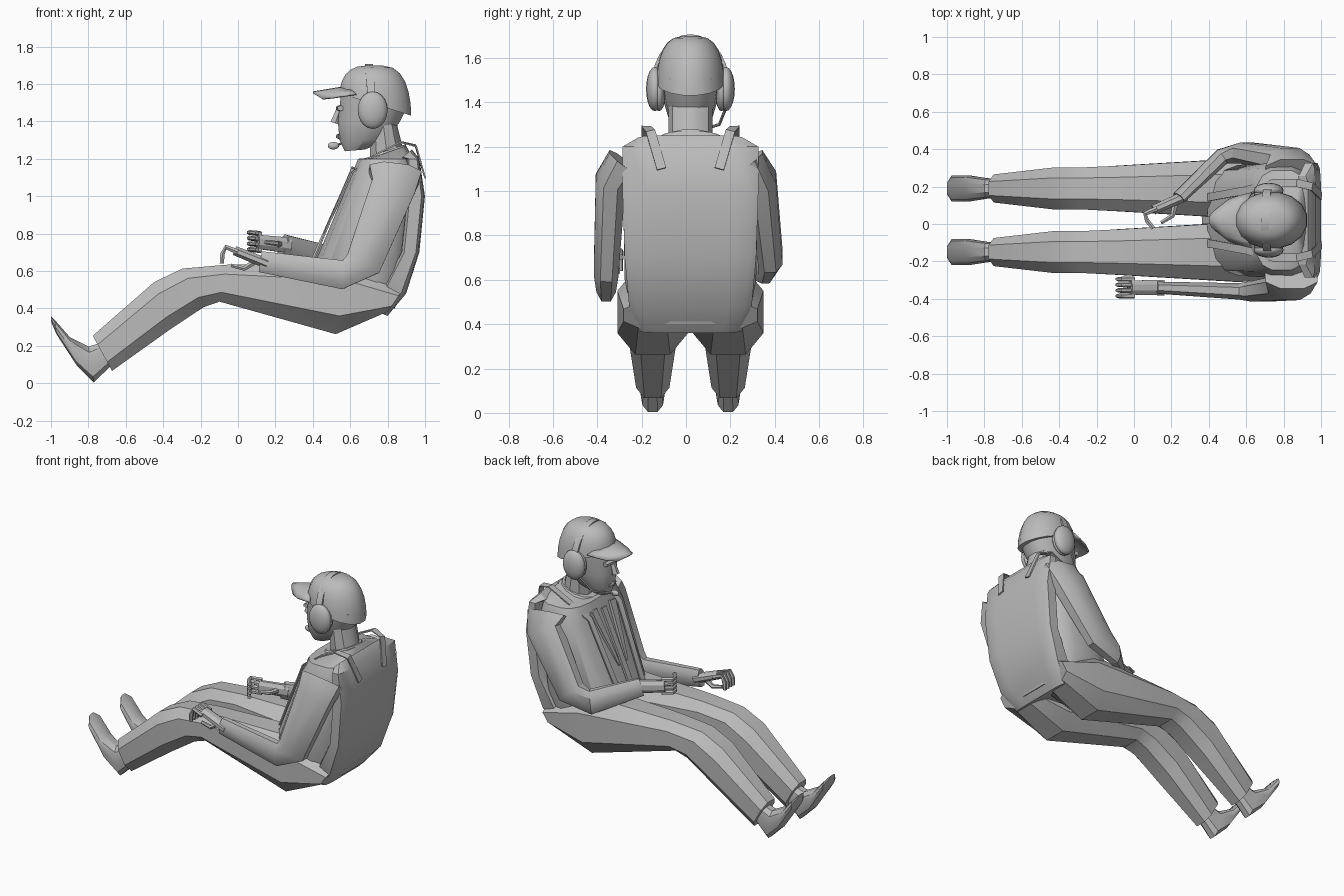
import bpy
import bmesh
from math import cos, sin, pi, radians, sqrt
from mathutils import Vector

cube = bpy.data.objects.get("Cube")
if cube:
    bpy.data.objects.remove(cube, do_unlink=True)

grey = bpy.data.materials.new("plain grey")
grey.use_nodes = True
colour = (0.5, 0.5, 0.5, 1)
grey.diffuse_color = colour
grey.node_tree.nodes["Principled BSDF"].inputs["Base Color"].default_value = colour

MID = 0.02  # the figure sits slightly off centre in y
SIDES = (("left", -1), ("right", 1))


def finish(name, bm, angle=32):
    """Turn a bmesh into a shaded, coloured object."""
    bmesh.ops.recalc_face_normals(bm, faces=bm.faces[:])
    mesh = bpy.data.meshes.new(name)
    bm.to_mesh(mesh)
    bm.free()
    obj = bpy.data.objects.new(name, mesh)
    bpy.context.collection.objects.link(obj)
    mesh.materials.append(grey)
    bpy.ops.object.select_all(action='DESELECT')
    obj.select_set(True)
    bpy.context.view_layer.objects.active = obj
    bpy.ops.object.shade_smooth_by_angle(angle=radians(angle))
    return obj


def loft(name, sections, sides=8, power=1.0):
    """Skin rounded sections, each a centre and two half-axis vectors."""
    def bend(value):
        return (1 if value > 0 else -1) * abs(value) ** power

    bm = bmesh.new()
    rings = []
    for centre, across, along in sections:
        ring = []
        for i in range(sides):
            turn = 2 * pi * (i + 0.5) / sides
            corner = centre + across * bend(cos(turn)) + along * bend(sin(turn))
            ring.append(bm.verts.new(corner))
        rings.append(ring)
    for low, high in zip(rings, rings[1:]):
        for i in range(sides):
            j = (i + 1) % sides
            bm.faces.new((low[i], low[j], high[j], high[i]))
    bm.faces.new(rings[0])
    bm.faces.new(rings[-1])
    return finish(name, bm)


def slices(name, rows, y=MID, **options):
    """Loft from rows of: x and z of both side-view edges, then half width."""
    sections = []
    for x_front, z_front, x_back, z_back, half in rows:
        front = Vector((x_front, y, z_front))
        back = Vector((x_back, y, z_back))
        sections.append(((front + back) / 2, (front - back) / 2, Vector((0, half, 0))))
    return loft(name, sections, **options)


def tube(name, points, thick, wide, taper=1, hint=(0, 1, 0), **options):
    """Loft along a path, its width lying along hint and shrinking to taper."""
    path = [Vector(point) for point in points]
    last = len(path) - 1
    sections = []
    for i, point in enumerate(path):
        direction = (path[min(i + 1, last)] - path[max(i - 1, 0)]).normalized()
        side = Vector(hint)
        if abs(direction.dot(side)) > 0.95:
            side = Vector((0, 0, 1))
        side = (side - direction * side.dot(direction)).normalized()
        scale = 1 + (taper - 1) * i / last
        sections.append((point, side.cross(direction) * thick * scale, side * wide * scale))
    return loft(name, sections, **options)


def blob(name, centre, radii):
    """Stretched ball."""
    bm = bmesh.new()
    bmesh.ops.create_uvsphere(bm, u_segments=16, v_segments=10, radius=1)
    bmesh.ops.scale(bm, vec=radii, verts=bm.verts)
    bmesh.ops.translate(bm, vec=centre, verts=bm.verts)
    return finish(name, bm, angle=60)


def hand(side, wrist, along, across, curl):
    """Palm, four bent fingers and a thumb, placed by three directions."""
    wrist, along, across, curl = [Vector(v) for v in (wrist, along, across, curl)]
    along.normalize()
    curl.normalize()
    tube(side + "_palm", [wrist - along * .03, wrist + along * .08, wrist + along * .16],
         .03, .045, hint=across, taper=.9)
    for i in range(4):
        root = wrist + along * .14 + across * (i - 1.5) * .03
        knuckle = root + along * .07
        tube(side + "_finger_" + str(i), [root, knuckle, knuckle + curl * .04,
             knuckle + curl * .09 - along * .02], .016, .014, hint=across, sides=6, taper=.8)
    thumb = wrist + along * .04 + curl * .02
    tube(side + "_thumb", [thumb, thumb + curl * .05 + along * .03, thumb + curl * .06 + along * .1],
         .018, .018, hint=across, sides=6, taper=.6)


# Jacket body, tapering to the neck
slices("jacket_body", [
    (.5, .4, .84, .4, .26), (.39, .6, .92, .6, .3), (.6, 1.1, .96, 1.1, .31),
    (.64, 1.2, .94, 1.2, .27), (.7, 1.2, .9, 1.27, .13),
], sides=16, power=.65)

# Flat pack covering the whole back
slices("back_pack", [
    (.7, .4, .8, .36, .23), (.76, .5, .9, .48, .28), (.87, .7, .97, .7, .3),
    (.9, 1, 1, 1, .31), (.9, 1.2, .97, 1.2, .31), (.87, 1.2, .93, 1.25, .24),
], sides=12, power=.35)

# Collar and shirt front
slices("collar", [(.63, 1.14, .93, 1.2, .16), (.67, 1.2, .9, 1.28, .11)], sides=12)
tube("shirt_front", [(.61, MID, 1.14), (.37, MID, .6)], .01, .03, sides=4)

# Legs, shoes, harness straps, lapels and ear cups for each side
for side, sign in SIDES:
    def out(distance):
        return MID + sign * distance

    slices(side + "_leg", [
        (.88, .5, .8, .38, .14), (.6, .66, .52, .25, .17), (-.06, .64, -.1, .43, .13),
        (-.3, .62, -.18, .4, .12), (-.45, .55, -.36, .28, .12), (-.78, .26, -.67, .06, .08),
    ], y=out(.17), power=.8)
    slices(side + "_shoe", [
        (-.73, .22, -.68, .09, .05), (-.8, .2, -.77, 0, .055), (-.9, .25, -.86, .09, .07),
        (-.98, .34, -.97, .26, .07), (-1, .36, -1, .33, .03),
    ], y=out(.17), sides=10, power=.8)
    tube(side + "_strap", [
        (1, out(.13), 1.1), (.95, out(.18), 1.27), (.87, out(.2), 1.29),
        (.75, out(.2), 1.23), (.6, out(.16), 1.12), (.38, out(.12), .6),
    ], .006, .03, sides=4)
    tube(side + "_lapel", [(.62, out(.1), 1.15), (.46, out(.04), .8)],
         .02, .04, taper=.3, sides=4)
    blob(side + "_ear_cushion", (.72, out(.14), 1.46), (.08, .03, .1))
    blob(side + "_ear_cup", (.72, out(.16), 1.46), (.08, .04, .1))

# Sleeves share the shoulders, each forearm has its own pose
forearms = {
    "left": [(.67, -.36, .64), (.56, -.36, .58), (.12, -.34, .65)],
    "right": [(.6, .38, .7), (.47, .36, .66), (.24, .14, .74)],
}
for side, sign in SIDES:
    shoulder = [(.84, sign * .28, 1.13), (.83, sign * .34, 1.05)]
    tube(side + "_sleeve", shoulder + forearms[side], .15, .085, taper=.4, power=.85)

# Left hand rests on the thigh, right hand curls into an open ring
hand("left", (.13, -.34, .65), (-1, 0, .4), (0, 1, 0), (-.5, 0, -1))
hand("right", (.25, .14, .74), (-.9, -.4, .1), (0, 0, 1), (.3, -1, 0))

# Neck, head and face
slices("neck", [(.7, 1.2, .9, 1.2, .1), (.7, 1.4, .85, 1.4, .1)], sides=10)
slices("head", [
    (.57, 1.24, .68, 1.25, .05), (.54, 1.3, .8, 1.3, .09),
    (.53, 1.4, .87, 1.4, .12), (.55, 1.57, .92, 1.5, .14),
], sides=14, power=.85)
tube("nose", [(.55, MID, 1.48), (.52, MID, 1.39)], .02, .015, taper=1.5, sides=6)
for name, height, reach in (("lips", 1.32, .03), ("brow", 1.47, .07)):
    tube(name, [(.55, MID - reach, height), (.54, MID, height), (.55, MID + reach, height)],
         .02, .015, sides=6)

# Domed cap crown, lower at the back
crown = []
for i in range(7):
    rise = sin(i / 4)
    inset = cos(i / 4) ** .6
    crown.append((.73 - .19 * inset, 1.55 + .15 * rise,
                  .73 + .2 * inset, 1.43 + .27 * rise, .155 * inset))
slices("cap_crown", crown, sides=16)

# Curved cap peak
bm = bmesh.new()
rows = []
for i in range(4):
    half = .07 + .08 * sqrt(i / 3)
    rows.append([bm.verts.new((.4 + .06 * i + .05 * k * k, MID + k * half,
                               1.56 + .01 * i - .04 * k * k))
                 for k in [step / 4 for step in range(-4, 5)]])
for low, high in zip(rows, rows[1:]):
    for i in range(len(low) - 1):
        bm.faces.new((low[i], low[i + 1], high[i + 1], high[i]))
peak = finish("cap_peak", bm)
peak.modifiers.new("thickness", 'SOLIDIFY').thickness = .01

# Headset band and microphone
arch = [pi * i / 14 for i in range(15)]
tube("headset_band", [(.72 - .02 * sin(turn), MID + .17 * cos(turn), 1.47 + .23 * sin(turn))
                      for turn in arch], .01, .03, hint=(1, 0, 0), sides=4)
tube("microphone_boom", [(.68, .19, 1.4), (.6, .15, 1.3), (.52, .05, 1.27)], .007, .007, sides=6)
blob("microphone", (.51, .04, 1.27), (.03, .015, .02))
